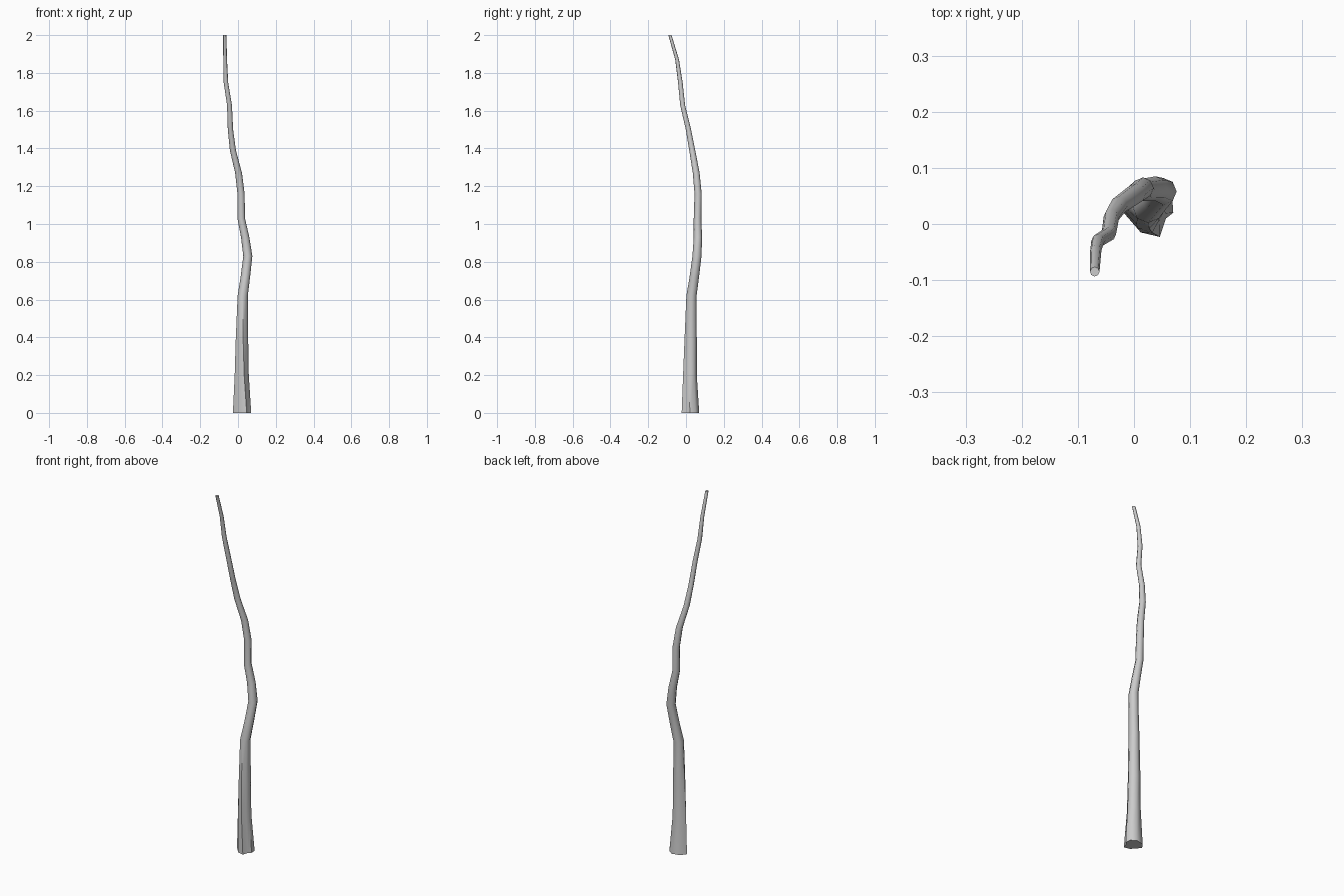
import bpy, bmesh, math

if "Cube" in bpy.data.objects:
    bpy.data.objects.remove(bpy.data.objects["Cube"])

# Centre line of the stem: x, y, z, radius
PATH = [
    (0.022, 0.022, 0.00, 0.048), (0.020, 0.020, 0.20, 0.037),
    (0.021, 0.024, 0.38, 0.033), (0.025, 0.029, 0.62, 0.027),
    (0.039, 0.044, 0.72, 0.025), (0.052, 0.058, 0.83, 0.024),
    (0.038, 0.063, 0.93, 0.022), (0.017, 0.061, 1.03, 0.020),
    (0.016, 0.064, 1.16, 0.019), (0.003, 0.054, 1.27, 0.018),
    (-0.027, 0.033, 1.39, 0.016), (-0.040, 0.013, 1.50, 0.014),
    (-0.045, -0.018, 1.63, 0.013), (-0.064, -0.030, 1.75, 0.012),
    (-0.068, -0.047, 1.87, 0.010), (-0.070, -0.085, 2.00, 0.0085),
]
# Uneven foot outline, relative to the first centre point
FOOT = [(0.048, -0.002), (0.046, 0.028), (0.018, 0.048), (-0.027, 0.038),
        (-0.049, 0.008), (-0.010, -0.037), (0.024, -0.045), (0.035, -0.012)]
SIDES = len(FOOT)


def ring(bm, x, y, z, r):
    """Cross-section that blends from the uneven foot to a regular octagon."""
    mix = max(0.0, 1 - z / 0.62)
    verts = []
    for i, (fx, fy) in enumerate(FOOT):
        a = 2 * math.pi * i / SIDES
        k = r / PATH[0][3]
        px = mix * fx * k + (1 - mix) * r * math.cos(a)
        py = mix * fy * k + (1 - mix) * r * math.sin(a)
        verts.append(bm.verts.new((x + px, y + py, z)))
    return verts


# Stem: rings joined into a tapering crooked tube, closed at both ends
bm = bmesh.new()
rings = [ring(bm, *p) for p in PATH]
for lo, hi in zip(rings, rings[1:]):
    for i in range(SIDES):
        j = (i + 1) % SIDES
        bm.faces.new((lo[i], lo[j], hi[j], hi[i]))
bm.faces.new(rings[0][::-1])
bm.faces.new(rings[-1])
bmesh.ops.recalc_face_normals(bm, faces=bm.faces)

mesh = bpy.data.meshes.new("crooked_stem")
bm.to_mesh(mesh)
bm.free()
stem = bpy.data.objects.new("crooked_stem", mesh)
bpy.context.collection.objects.link(stem)

# Smooth bark, with the sharp foot and tip edges kept
bpy.context.view_layer.objects.active = stem
stem.select_set(True)
bpy.ops.object.shade_smooth_by_angle(angle=math.radians(50))
